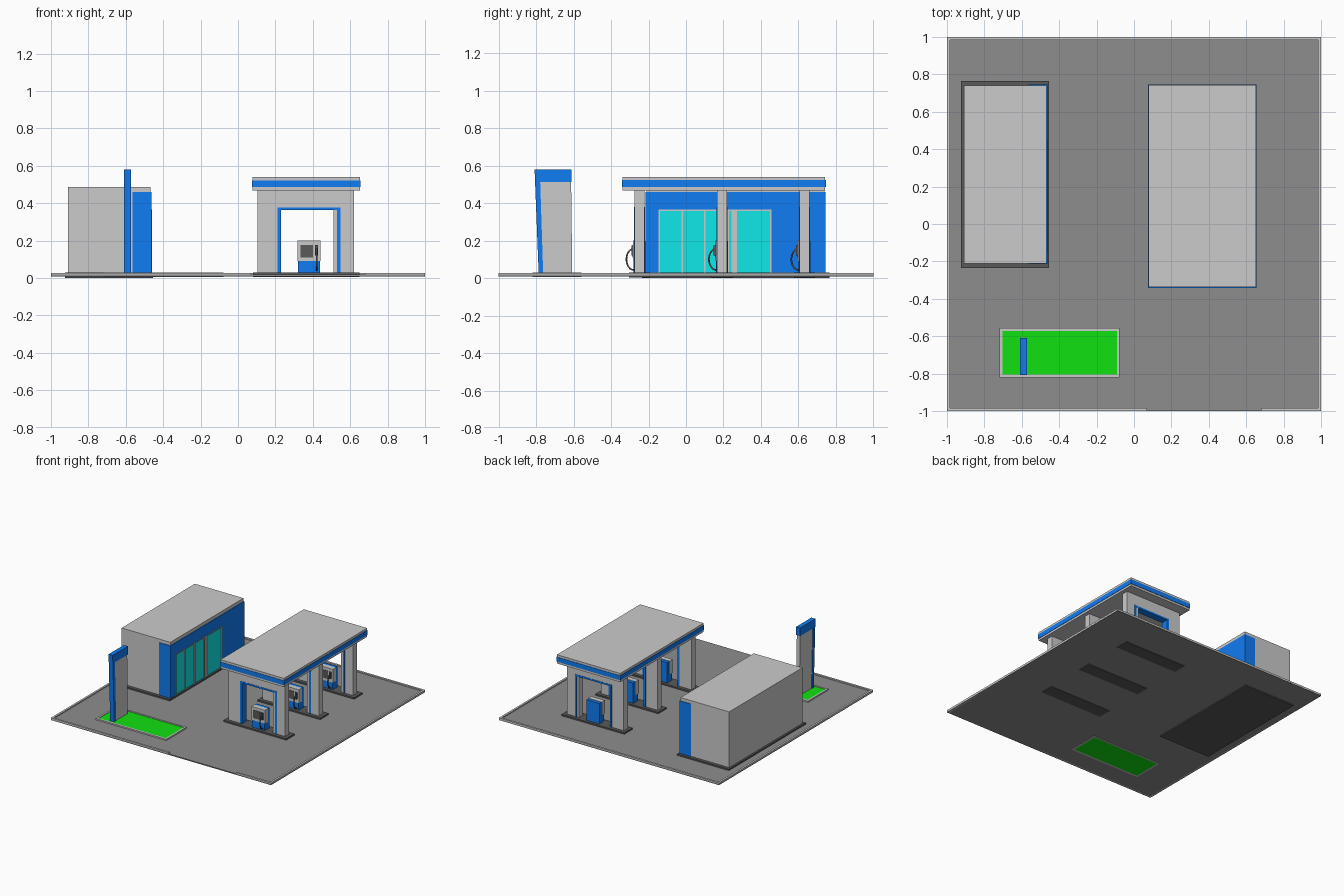
import bpy, bmesh, math

if "Cube" in bpy.data.objects:
    bpy.data.objects.remove(bpy.data.objects["Cube"])


def material(name, rgb):
    m = bpy.data.materials.new(name)
    m.diffuse_color = (*rgb, 1)
    m.use_nodes = True
    m.node_tree.nodes["Principled BSDF"].inputs["Base Color"].default_value = m.diffuse_color
    return m


BLUE = material("blue", (0.005, 0.2, 0.9))
GREEN = material("green", (0.005, 0.75, 0.005))
GLASS = material("turquoise", (0.005, 0.8, 0.8))
ASPHALT = material("asphalt", (0.27, 0.27, 0.27))
DARK = material("dark_grey", (0.1, 0.1, 0.1))


def prism(name, pts, axis, a, b, mat=None):
    """Extrude a 2D profile from a to b along 'x' (pts are y,z), 'y' (x,z) or 'z' (x,y)."""
    place = {"x": lambda p, t: (t, p[0], p[1]),
             "y": lambda p, t: (p[0], t, p[1]),
             "z": lambda p, t: (p[0], p[1], t)}[axis]
    bm = bmesh.new()
    low = [bm.verts.new(place(p, a)) for p in pts]
    high = [bm.verts.new(place(p, b)) for p in pts]
    bm.faces.new(low)
    bm.faces.new(high)
    n = len(pts)
    for i in range(n):
        j = (i + 1) % n
        bm.faces.new((low[i], low[j], high[j], high[i]))
    bmesh.ops.recalc_face_normals(bm, faces=bm.faces)
    me = bpy.data.meshes.new(name)
    bm.to_mesh(me)
    bm.free()
    ob = bpy.data.objects.new(name, me)
    bpy.context.collection.objects.link(ob)
    if mat:
        me.materials.append(mat)
    return ob


def box(name, x, y, z, mat=None):
    pts = [(x[0], y[0]), (x[1], y[0]), (x[1], y[1]), (x[0], y[1])]
    return prism(name, pts, "z", z[0], z[1], mat)


def portal(x0, x1, z0, z1, w, top):
    """Upside-down U profile with leg width w and lintel height top."""
    return [(x0, z0), (x0, z1), (x1, z1), (x1, z0), (x1 - w, z0),
            (x1 - w, z1 - top), (x0 + w, z1 - top), (x0 + w, z0)]


# Paved lot and its curb, open at the driveway
box("pavement", (-1, 1), (-1, 1), (0.009, 0.018), ASPHALT)
curb = [(0.07, -1), (-1, -1), (-1, 1), (1, 1), (1, -1), (0.68, -1),
        (0.68, -0.984), (0.984, -0.984), (0.984, 0.984), (-0.984, 0.984),
        (-0.984, -0.984), (0.07, -0.984)]
prism("lot_curb", curb, "z", 0.009, 0.027)

# Shop
box("shop_base", (-0.925, -0.455), (-0.235, 0.765), (0, 0.03), DARK)
box("shop_body", (-0.91, -0.472), (-0.21, 0.74), (0.028, 0.46))
box("shop_roof", (-0.91, -0.468), (-0.21, 0.74), (0.458, 0.487))
facade = [(-0.215, 0.03), (-0.215, 0.46), (0.745, 0.46), (0.745, 0.03),
          (0.455, 0.03), (0.455, 0.365), (-0.145, 0.365), (-0.145, 0.03)]
prism("shop_facade", facade, "x", -0.474, -0.463, BLUE)
for side, y in (("front", (-0.215, -0.205)), ("back", (0.735, 0.745))):
    box(f"shop_facade_{side}_return", (-0.565, -0.472), y, (0.03, 0.46), BLUE)
box("shop_window", (-0.476, -0.469), (-0.14, 0.45), (0.03, 0.36), GLASS)
prism("window_frame", portal(-0.147, 0.457, 0.03, 0.367, 0.008, 0.008), "x", -0.472, -0.461)
for i, (y, w) in enumerate(((-0.02, 0.005), (0.1, 0.005), (0.225, 0.005), (0.257, 0.014))):
    box(f"window_mullion_{i}", (-0.471, -0.461), (y - w, y + w), (0.03, 0.36))

# Canopy roof with a blue band
box("canopy_underside", (0.077, 0.653), (-0.338, 0.743), (0.468, 0.485))
box("canopy_band", (0.074, 0.656), (-0.341, 0.746), (0.485, 0.522), BLUE)
box("canopy_top", (0.077, 0.653), (-0.338, 0.743), (0.522, 0.54))

# Pump islands: plinth, portal frame and one pump each
for i, yc in enumerate((-0.248, 0.192, 0.632)):
    box(f"island_{i}", (0.08, 0.65), (yc - 0.055, yc + 0.055), (0.004, 0.03), DARK)
    prism(f"portal_{i}", portal(0.105, 0.62, 0.028, 0.47, 0.11, 0.094), "y",
          yc - 0.027, yc + 0.027)
    prism(f"portal_lining_{i}", portal(0.212, 0.547, 0.028, 0.378, 0.017, 0.014), "y",
          yc - 0.029, yc + 0.029, BLUE)
    # pump cabinet
    box(f"pump_base_{i}", (0.322, 0.438), (yc - 0.031, yc + 0.005), (0.028, 0.09), BLUE)
    box(f"pump_back_{i}", (0.322, 0.438), (yc + 0.005, yc + 0.033), (0.028, 0.197), BLUE)
    box(f"pump_head_{i}", (0.318, 0.442), (yc - 0.034, yc + 0.006), (0.09, 0.2))
    box(f"pump_screen_{i}", (0.335, 0.4), (yc - 0.037, yc - 0.03), (0.11, 0.176), DARK)
    box(f"pump_nozzle_{i}", (0.413, 0.429), (yc - 0.044, yc - 0.03), (0.12, 0.175), DARK)
    # hose loop
    cu = bpy.data.curves.new(f"pump_hose_{i}", "CURVE")
    cu.dimensions = "3D"
    cu.bevel_depth = 0.005
    cu.bevel_resolution = 1
    cu.use_fill_caps = True
    sp = cu.splines.new("POLY")
    sp.points.add(12)
    for k, p in enumerate(sp.points):
        t = math.pi * k / 12
        p.co = (0.421, yc - 0.028 - 0.042 * math.sin(t), 0.1 + 0.058 * math.cos(t), 1)
    cu.materials.append(DARK)
    bpy.context.collection.objects.link(bpy.data.objects.new(f"pump_hose_{i}", cu))

# Lawn with a border
box("lawn", (-0.705, -0.09), (-0.805, -0.57), (0.005, 0.025), GREEN)
for i, x in enumerate(((-0.718, -0.703), (-0.092, -0.077))):
    box(f"lawn_border_side_{i}", x, (-0.82, -0.557), (0.005, 0.029))
for i, y in enumerate(((-0.82, -0.805), (-0.572, -0.557))):
    box(f"lawn_border_long_{i}", (-0.703, -0.092), y, (0.005, 0.029))

# Roadside price sign
prism("sign_frame", [(-0.808, 0.58), (-0.61, 0.58), (-0.61, 0.513), (-0.778, 0.513),
                     (-0.762, 0.022), (-0.786, 0.022)], "x", -0.61, -0.573, BLUE)
prism("sign_panel", [(-0.78, 0.515), (-0.613, 0.515), (-0.607, 0.022), (-0.764, 0.022)],
      "x", -0.606, -0.577)
